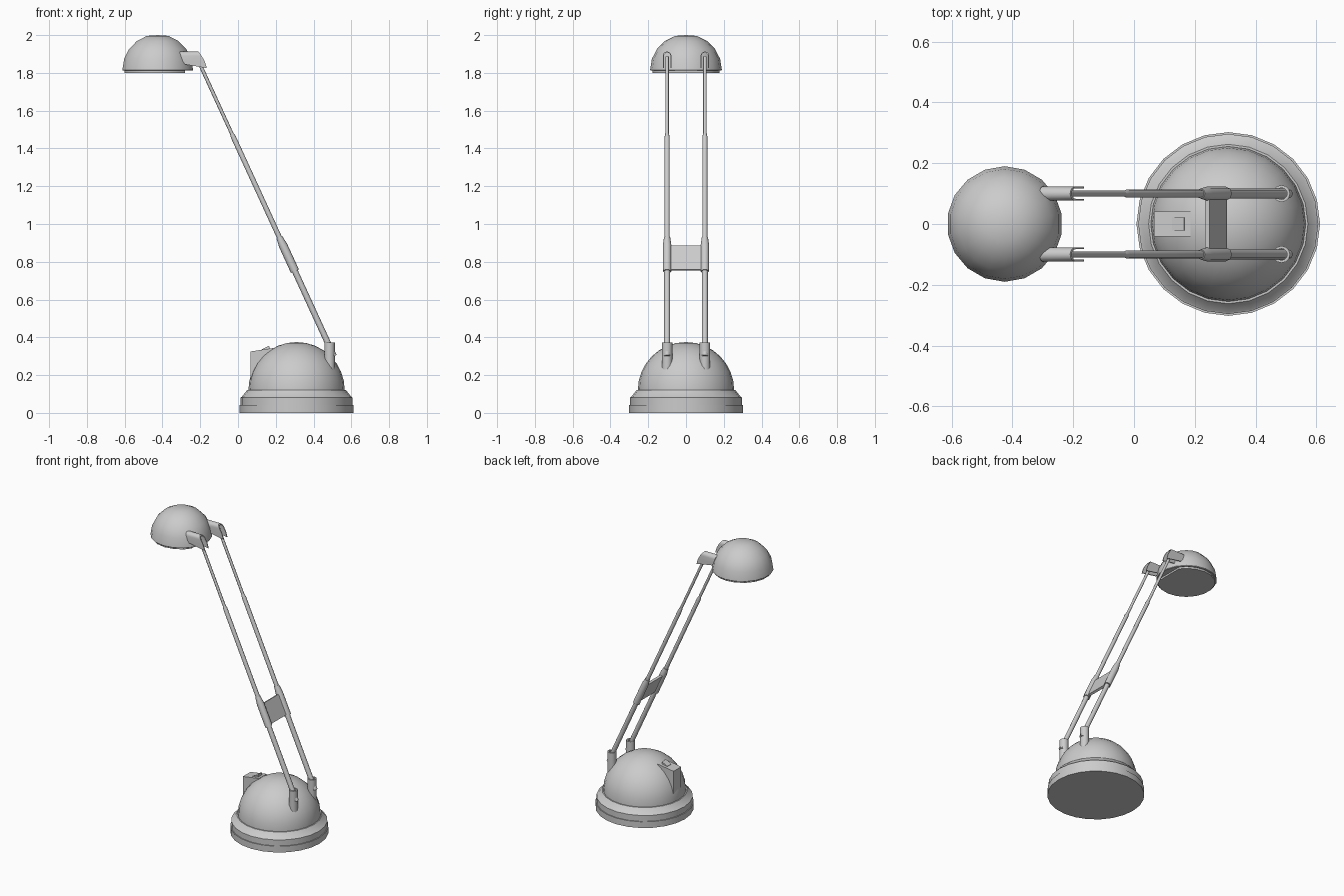
import bpy, bmesh, math
from mathutils import Vector

if "Cube" in bpy.data.objects:
    bpy.data.objects.remove(bpy.data.objects["Cube"], do_unlink=True)

grey = bpy.data.materials.new("light grey")
grey.use_nodes = True
grey.diffuse_color = (0.6, 0.6, 0.6, 1)
grey.node_tree.nodes["Principled BSDF"].inputs["Base Color"].default_value = (0.6, 0.6, 0.6, 1)


def finish(name, bm, angle=35):
    bmesh.ops.remove_doubles(bm, verts=bm.verts[:], dist=1e-5)
    bmesh.ops.recalc_face_normals(bm, faces=bm.faces[:])
    me = bpy.data.meshes.new(name)
    bm.to_mesh(me)
    bm.free()
    me.materials.append(grey)
    ob = bpy.data.objects.new(name, me)
    bpy.context.collection.objects.link(ob)
    bpy.ops.object.select_all(action='DESELECT')
    ob.select_set(True)
    bpy.context.view_layer.objects.active = ob
    bpy.ops.object.shade_smooth_by_angle(angle=math.radians(angle))
    return ob


def lathe(profile, n, start=Vector((0, 0, 0)), axis=Vector((0, 0, 1)), turn=0.0):
    """Revolve (radius, height) points around an axis; zero radius closes the end."""
    bm = bmesh.new()
    rot = Vector((0, 0, 1)).rotation_difference(axis)
    rings = []
    for r, h in profile:
        ring = []
        for i in range(n):
            a = turn + math.tau * i / n
            ring.append(bm.verts.new(start + rot @ Vector((r * math.cos(a), r * math.sin(a), h))))
            if r == 0:
                ring *= n
                break
        rings.append(ring)
    for lo, hi in zip(rings, rings[1:]):
        for i in range(n):
            j = (i + 1) % n
            bm.faces.new(list(dict.fromkeys((lo[i], lo[j], hi[j], hi[i]))))
    return bm


def prism(outline, y0, y1):
    """Extrude an (x, z) outline between two y positions."""
    bm = bmesh.new()
    a = [bm.verts.new((x, y0, z)) for x, z in outline]
    b = [bm.verts.new((x, y1, z)) for x, z in outline]
    bm.faces.new(a)
    bm.faces.new(b[::-1])
    for i in range(len(a)):
        j = (i + 1) % len(a)
        bm.faces.new((a[i], b[i], b[j], a[j]))
    return bm


def dome(r, z, steps):
    return [(r * math.cos(t), z + r * math.sin(t))
            for t in (math.pi / 2 * k / steps for k in range(steps))] + [(0, z + r)]


# Base: stepped foot, sloped collar and dome
BASE = Vector((0.31, 0, 0))
foot = [(0, 0), (0.302, 0), (0.302, 0.042), (0.296, 0.042), (0.296, 0.082),
        (0.29, 0.085), (0.262, 0.12), (0.25, 0.12), (0, 0.12)]
finish("base_foot", lathe(foot, 24, BASE), 28)
finish("base_dome", lathe([(0, 0.115), (0.255, 0.115)] + dome(0.255, 0.12, 8), 24, BASE))

# Switch housing with its rocker
finish("switch_housing", prism([(0.065, 0.14), (0.065, 0.325), (0.185, 0.343), (0.2, 0.14)], -0.041, 0.041), 20)
finish("switch_rocker", prism([(0.125, 0.32), (0.125, 0.336), (0.165, 0.356), (0.168, 0.32)], -0.022, 0.022), 20)

# Lamp head with a clipped lens plate underneath
HEAD = Vector((-0.425, 0, 0))
turn = math.radians(10)
finish("lamp_head", lathe([(0, 1.812), (0.187, 1.812)] + dome(0.19, 1.81 + 0.005, 5)[:-1] + [(0, 2.0)],
                          18, HEAD, turn=turn), 40)
lens = lathe([(0, 1.8), (0.178, 1.8), (0.178, 1.818), (0, 1.818)], 18, HEAD, turn=turn)
cut = bmesh.ops.bisect_plane(lens, geom=lens.verts[:] + lens.edges[:] + lens.faces[:],
                             plane_co=(-0.28, 0, 0), plane_no=(1, 0, 0), clear_outer=True)
bmesh.ops.holes_fill(lens, edges=[e for e in lens.edges if e.is_boundary])
finish("lens_plate", lens)

# Arm line shared by rods, sleeves and brace
SLOPE = -0.459
AXIS = Vector((SLOPE, 0, 1)).normalized()
STRETCH = math.hypot(1, SLOPE)


def arm_x(z):
    return 0.485 + (z - 0.35) * SLOPE


def arm_piece(name, y, points, n=8):
    """Points are (radius, z) along the sloping arm."""
    z0 = points[0][1]
    prof = [(r, (z - z0) * STRETCH) for r, z in points]
    prof = [(0, prof[0][1])] + prof + [(0, prof[-1][1])]
    finish(name, lathe(prof, n, Vector((arm_x(z0), y, z0)), AXIS), 50)


def head_bracket(name, y):
    """Arched channel with side cheeks reaching beyond the roof."""
    bm = bmesh.new()
    rows = []
    for half in (0.023, 0.017):
        top = 1.89
        pts = [(-half, 1.825), (-half, 1.86)]
        pts += [(-half * math.cos(math.pi * k / 8), top + half * math.sin(math.pi * k / 8)) for k in range(9)]
        pts += [(half, 1.86), (half, 1.825)]
        back, front = [], []
        for dy, z in pts:
            t = min(1, max(0, (z - 1.825) / 0.088))
            z_back = max(z, 1.845)
            back.append(bm.verts.new((-0.28 - 0.03 * t, y + dy, z_back)))
            front.append(bm.verts.new((-0.165 - 0.045 * t ** 1.6, y + dy, z)))
        rows.append((back, front))
    (ob, of), (ib, inf) = rows
    for i in range(len(ob) - 1):
        for a, b in ((ob, of), (of, inf), (inf, ib), (ib, ob)):
            bm.faces.new((a[i], a[i + 1], b[i + 1], b[i]))
    for i in (0, -1):
        bm.faces.new((ob[i], of[i], inf[i], ib[i]))
    finish(name, bm, 40)


for side, y in (("left", -0.1), ("right", 0.1)):
    side = "back" if y > 0 else "front"
    # Socket tube on the dome
    tube = [(0.019, 0.18), (0.028, 0.18), (0.028, 0.372), (0.019, 0.372), (0.019, 0.18)]
    finish(side + "_socket", lathe(tube, 12, Vector((0.485, y, 0))))
    # Telescoping rod in three thicknesses
    arm_piece(side + "_lower_rod", y, [(0.016, 0.3), (0.016, 0.8)])
    arm_piece(side + "_middle_rod", y, [(0.0135, 0.8), (0.0135, 1.46), (0.0095, 1.48)])
    arm_piece(side + "_upper_rod", y, [(0.0095, 1.47), (0.0095, 1.885)])
    arm_piece(side + "_sleeve", y, [(0.023, 0.75), (0.023, 0.885), (0.0165, 0.93)])
    head_bracket(side + "_head_bracket", y)

# Brace plate joining the two sleeves
t = 0.007
brace = [(arm_x(0.757) - t, 0.757 - t * 0.46), (arm_x(0.757) + t, 0.757 + t * 0.46),
         (arm_x(0.882) + t, 0.882 + t * 0.46), (arm_x(0.882) - t, 0.882 - t * 0.46)]
finish("brace_plate", prism(brace, -0.09, 0.09), 20)
